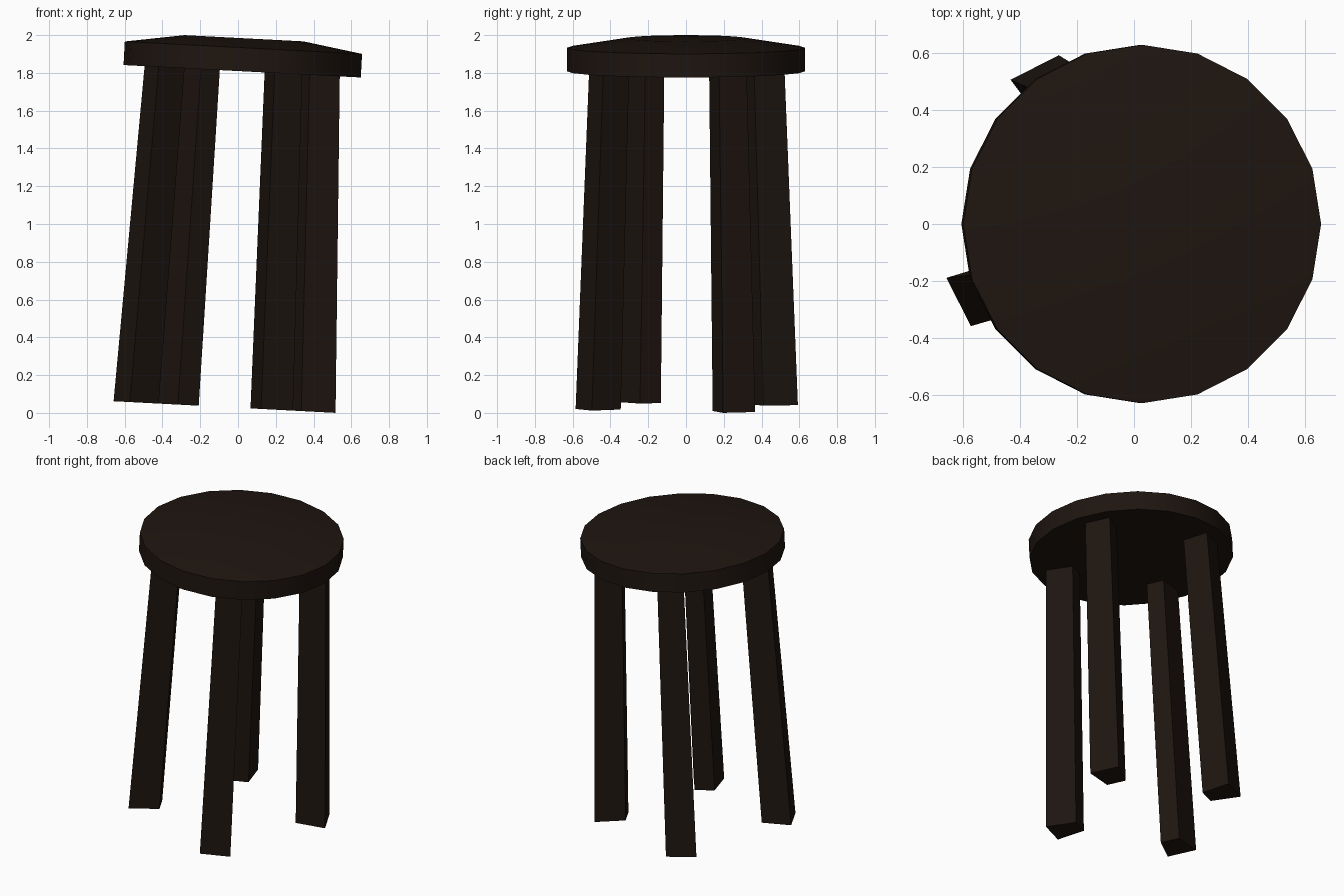
import bpy, bmesh
from math import cos, sin, pi, radians
from mathutils import Matrix, Vector

if "Cube" in bpy.data.objects:
    bpy.data.objects.remove(bpy.data.objects["Cube"])

# the whole stool leans slightly to the right
LEAN = Matrix.Translation((-0.071, 0, 0.031)) @ Matrix.Rotation(radians(3), 4, 'Y')

wood = bpy.data.materials.new("dark_wood")
wood.diffuse_color = (0.013, 0.0075, 0.005, 1)
wood.use_nodes = True
wood.node_tree.nodes["Principled BSDF"].inputs["Base Color"].default_value = wood.diffuse_color


def loft(name, rings):
    """Skin a stack of closed rings and cap both ends."""
    bm = bmesh.new()
    loops = [[bm.verts.new(LEAN @ Vector(p)) for p in ring] for ring in rings]
    n = len(loops[0])
    for a, b in zip(loops, loops[1:]):
        for i in range(n):
            j = (i + 1) % n
            bm.faces.new((a[i], a[j], b[j], b[i]))
    bm.faces.new(loops[0][::-1])
    bm.faces.new(loops[-1])
    bmesh.ops.recalc_face_normals(bm, faces=bm.faces)
    mesh = bpy.data.meshes.new(name)
    bm.to_mesh(mesh)
    bm.free()
    mesh.materials.append(wood)
    ob = bpy.data.objects.new(name, mesh)
    bpy.context.collection.objects.link(ob)
    return ob


def circle(r, z, n=20):
    return [(r * cos(2 * pi * i / n), r * sin(2 * pi * i / n), z) for i in range(n)]


def leg_section(angle, outer, inner, half_out, half_in, z):
    """Wedge-shaped section, wide on the outside, facing the given angle."""
    rot = Matrix.Rotation(angle, 3, 'Z')
    return [rot @ Vector((x, y, z)) + Vector((0, 0.004, 0)) for x, y in
            ((inner, -half_in), (outer, -half_out), (outer, half_out), (inner, half_in))]


# round seat with a gently raised top
seat = loft("seat", [circle(0.629, 1.78), circle(0.629, 1.905), circle(0.315, 1.955)])
bpy.context.view_layer.objects.active = seat
seat.select_set(True)
bpy.ops.object.shade_smooth_by_angle(angle=radians(30))

# four splayed, slightly tapering legs
for k, name in enumerate(("right_leg", "back_leg", "left_leg", "front_leg")):
    a = radians(27 + 90 * k)
    loft(name, [leg_section(a, 0.612, 0.424, 0.095, 0.062, 0),
                leg_section(a, 0.538, 0.371, 0.082, 0.056, 1.80)])
